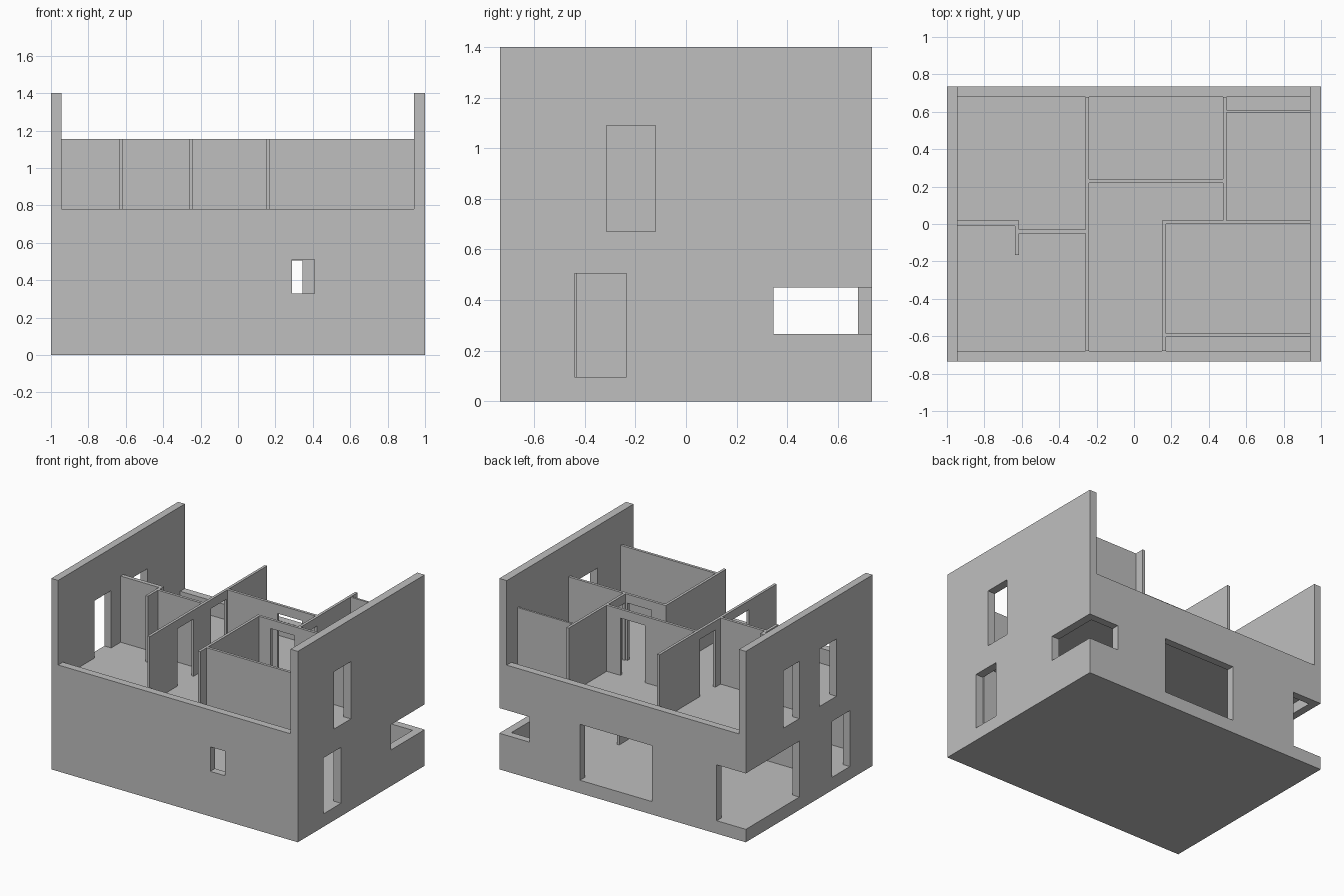
import bpy, bmesh
from mathutils import Vector

if "Cube" in bpy.data.objects:
    bpy.data.objects.remove(bpy.data.objects["Cube"])

plaster = bpy.data.materials.new("grey_plaster")
plaster.diffuse_color = (0.52, 0.52, 0.52, 1)
plaster.use_nodes = True
plaster.node_tree.nodes["Principled BSDF"].inputs["Base Color"].default_value = plaster.diffuse_color


def wall(name, axis, thick, span, height, openings=()):
    """Wall running along 'x' or 'y'; openings are (start, end, bottom, top)."""
    us, zs = set(span), set(height)
    for a, b, c, d in openings:
        us |= {a, b}
        zs |= {c, d}
    us, zs = sorted(us), sorted(zs)

    def point(u, z):
        return Vector((u, thick[0], z) if axis == 'x' else (thick[0], u, z))

    bm = bmesh.new()
    grid = {(u, z): bm.verts.new(point(u, z)) for u in us for z in zs}
    for u0, u1 in zip(us, us[1:]):
        for z0, z1 in zip(zs, zs[1:]):
            mu, mz = (u0 + u1) / 2, (z0 + z1) / 2
            if not any(a < mu < b and c < mz < d for a, b, c, d in openings):
                bm.faces.new([grid[k] for k in ((u0, z0), (u1, z0), (u1, z1), (u0, z1))])
    bmesh.ops.delete(bm, geom=[v for v in bm.verts if not v.link_faces], context='VERTS')
    # give the cut-out sheet its thickness
    ext = bmesh.ops.extrude_face_region(bm, geom=bm.faces[:], use_keep_orig=True)
    depth = thick[1] - thick[0]
    shift = (0, depth, 0) if axis == 'x' else (depth, 0, 0)
    bmesh.ops.translate(bm, vec=shift,
                        verts=[g for g in ext['geom'] if isinstance(g, bmesh.types.BMVert)])
    bmesh.ops.recalc_face_normals(bm, faces=bm.faces[:])
    me = bpy.data.meshes.new(name)
    bm.to_mesh(me)
    bm.free()
    me.materials.append(plaster)
    ob = bpy.data.objects.new(name, me)
    bpy.context.collection.objects.link(ob)


L, R = -0.945, 0.94          # inner faces of side walls
F, B, D = -0.68, 0.68, 0.735  # inner front, inner back, half depth
G0, G1 = 0.095, 0.58         # ground storey floor and ceiling
U0, U1 = 0.67, 1.155         # upper storey floor and wall top
HG, HU = 0.505, 1.09         # heads of the openings

# Outer shell
wall("right_wall", 'y', (R, 1), (-D, D), (0, 1.4),
     [(-0.315, -0.12, U0, HU), (-0.44, -0.235, G0, HG), (0.345, D, 0.265, 0.45)])
wall("left_wall", 'y', (-1, L), (-D, D), (0, 1.4),
     [(-0.315, -0.12, U0, HU), (0.115, 0.30, U0, HU),
      (-0.47, -0.265, G0, HG), (0.115, D, G0, HG)])
wall("front_wall", 'x', (-D, F), (L, R), (0, 0.78), [(0.29, 0.41, 0.33, 0.51)])
wall("back_wall", 'x', (B, D), (L, R), (0, 0.78),
     [(L, -0.764, G0, HG), (-0.24, 0.345, G0, HG), (0.757, R, 0.265, 0.45)])

# Floors
wall("ground_floor", 'x', (F, B), (L, R), (0, G0))
wall("upper_floor", 'x', (F, B), (L, R), (G1, U0))

# Upper storey partitions: name, axis, thickness, span, doors
for name, axis, thick, span, doors in [
    ("long_partition", 'y', (-0.26, -0.24), (F, B), [(-0.36, -0.17), (0.03, 0.21)]),
    ("left_partition", 'x', (-0.01, 0.02), (L, -0.635), []),
    ("short_return", 'y', (-0.635, -0.615), (-0.165, 0.02), []),
    ("left_inner_partition", 'x', (-0.05, -0.03), (-0.615, -0.26), []),
    ("back_room_partition", 'x', (0.22, 0.24), (-0.24, 0.475), [(0.165, 0.365)]),
    ("back_right_partition", 'y', (0.475, 0.495), (0.02, B), [(0.03, 0.21)]),
    ("right_partition", 'x', (0.0, 0.02), (0.17, R), [(0.265, 0.46)]),
    ("front_room_partition", 'y', (0.15, 0.17), (F, 0.02), []),
    ("front_closet_partition", 'x', (-0.605, -0.585), (0.17, R), []),
    ("back_closet_partition", 'x', (0.595, 0.61), (0.495, R), []),
]:
    wall(name, axis, thick, span, (U0, U1), [(a, b, U0, HU) for a, b in doors])

# Ground storey partitions
wall("ground_long_partition", 'y', (0.45, 0.47), (F, 0.13), (G0, G1))
wall("ground_right_partition", 'x', (-0.45, -0.43), (0.47, R), (G0, G1))
wall("ground_left_partition", 'x', (-0.25, -0.23), (L, -0.36), (G0, G1))
